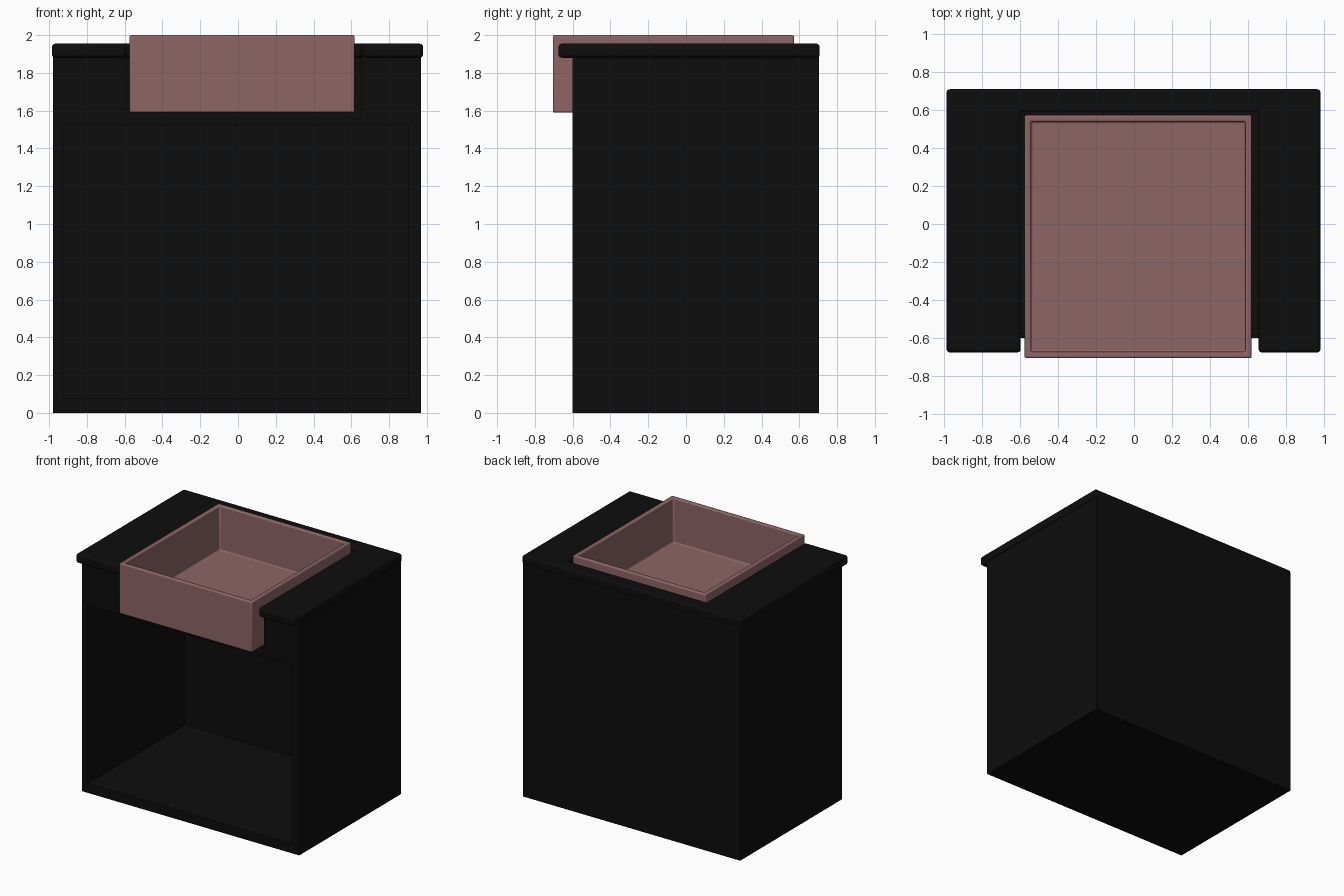
import bpy, bmesh
from mathutils import Vector

if "Cube" in bpy.data.objects:
    bpy.data.objects.remove(bpy.data.objects["Cube"])


def material(name, color):
    m = bpy.data.materials.new(name)
    m.diffuse_color = color
    m.use_nodes = True
    m.node_tree.nodes["Principled BSDF"].inputs["Base Color"].default_value = m.diffuse_color
    return m


BLACK = material("black_lacquer", (0.004, 0.004, 0.004, 1))
ROSE = material("rose_ceramic", (0.27, 0.13, 0.13, 1))


def finish(name, bm, mat, bevel=0.0, segments=3):
    bmesh.ops.recalc_face_normals(bm, faces=bm.faces)
    me = bpy.data.meshes.new(name)
    bm.to_mesh(me)
    bm.free()
    me.materials.append(mat)
    ob = bpy.data.objects.new(name, me)
    bpy.context.collection.objects.link(ob)
    if bevel:
        b = ob.modifiers.new("bevel", 'BEVEL')
        b.width, b.segments = bevel, segments
        b.limit_method = 'ANGLE'
    bpy.ops.object.select_all(action='DESELECT')
    ob.select_set(True)
    bpy.context.view_layer.objects.active = ob
    bpy.ops.object.shade_smooth_by_angle()
    return ob


def prism(points, offset):
    """Extrude a flat polygon of 3D points along an offset."""
    bm = bmesh.new()
    face = bm.faces.new([bm.verts.new(p) for p in points])
    ext = bmesh.ops.extrude_face_region(bm, geom=[face], use_keep_orig=True)
    verts = [v for v in ext["geom"] if isinstance(v, bmesh.types.BMVert)]
    bmesh.ops.translate(bm, verts=verts, vec=Vector(offset))
    return bm


def box(x0, x1, y0, y1, z0, z1):
    return prism([(x0, y0, z0), (x1, y0, z0), (x1, y1, z0), (x0, y1, z0)],
                 (0, 0, z1 - z0))


def u_shape(x0, x1, n0, n1, outer, inner, open_end):
    """Outline of a bar with a rectangular notch cut in from open_end."""
    return [(x0, outer), (x1, outer), (x1, open_end), (n1, open_end),
            (n1, inner), (n0, inner), (n0, open_end), (x0, open_end)]


# cabinet carcass: open front, sides, back and floor
L, R, F, B, TOP = -0.98, 0.97, -0.60, 0.705, 1.89
IL, IR = -0.93, 0.90
for name, dims in {
    "cabinet_left_side": (L, IL, F, B, 0, TOP),
    "cabinet_right_side": (IR, R, F, B, 0, TOP),
    "cabinet_back": (IL, IR, 0.65, B, 0, TOP),
    "cabinet_floor": (IL, IR, F, 0.65, 0, 0.075),
}.items():
    finish(name, box(*dims), BLACK)

# front rail, notched for the sink
N0, N1 = -0.595, 0.655
rail = u_shape(IL, IR, N0, N1, 1.525, 1.56, TOP)
finish("cabinet_front_rail", prism([(x, F, z) for x, z in rail], (0, 0.05, 0)), BLACK)

# countertop, notched for the sink
top = u_shape(-0.985, 0.98, N0, N1, 0.708, 0.59, -0.675)
finish("countertop", prism([(x, y, 1.88) for x, y in top], (0, 0, 0.075)),
       BLACK, bevel=0.018)

# apron-front sink: box with the top inset and pushed down into a bowl
bm = box(-0.575, 0.618, -0.705, 0.572, 1.59, 2.0)
rim = max(bm.faces, key=lambda f: f.calc_center_median().z)
bmesh.ops.inset_region(bm, faces=[rim], thickness=0.048)
ext = bmesh.ops.extrude_face_region(bm, geom=[rim])
verts = [v for v in ext["geom"] if isinstance(v, bmesh.types.BMVert)]
bmesh.ops.translate(bm, verts=verts, vec=(0, 0, -0.36))
if rim.is_valid:
    bmesh.ops.delete(bm, geom=[rim], context='FACES_ONLY')
finish("sink", bm, ROSE, bevel=0.01)
